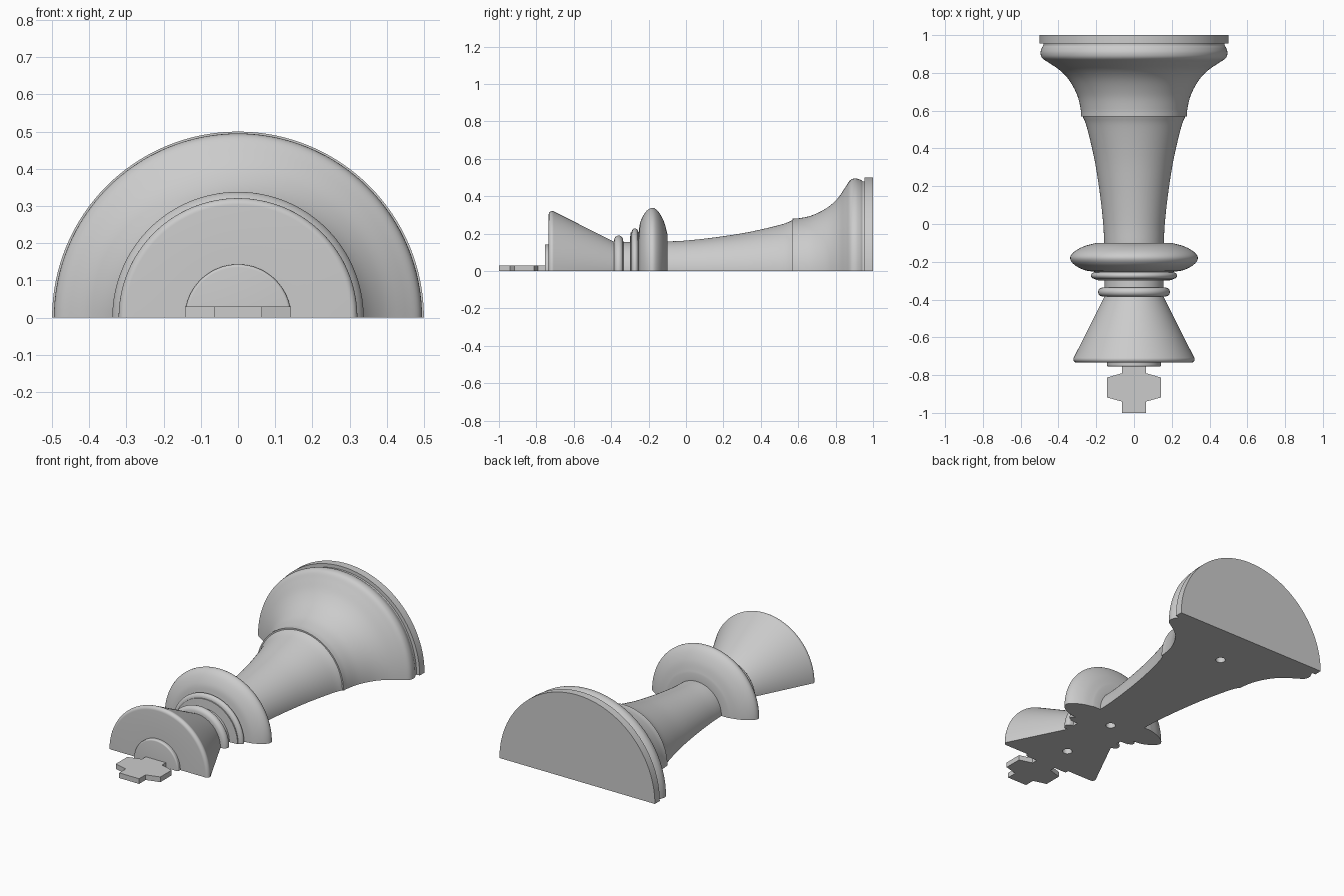
import bpy, bmesh, math
from mathutils import Vector

if "Cube" in bpy.data.objects:
    bpy.data.objects.remove(bpy.data.objects["Cube"])


def spline(pts, n=6):
    """Smooth (r, y) curve through the points."""
    p = [Vector(q) for q in pts]
    p = [2 * p[0] - p[1]] + p + [2 * p[-1] - p[-2]]
    out = []
    for a, b, c, d in zip(p, p[1:], p[2:], p[3:]):
        for i in range(n):
            t = i / n
            out.append(0.5 * (2 * b + (c - a) * t + (2 * a - 5 * b + 4 * c - d) * t * t
                              + (3 * b - a - 3 * c + d) * t ** 3))
    return out + [p[-2]]


def arc(r, y, ar, ay, a0=90, a1=-90, n=12):
    """Elliptical bulge centred on (r, y)."""
    angs = [math.radians(a0 + (a1 - a0) * i / n) for i in range(n + 1)]
    return [Vector((r + ar * math.cos(a), y + ay * math.sin(a))) for a in angs]


def add_object(name, bm):
    bmesh.ops.recalc_face_normals(bm, faces=bm.faces[:])
    me = bpy.data.meshes.new(name)
    bm.to_mesh(me)
    bm.free()
    ob = bpy.data.objects.new(name, me)
    bpy.context.collection.objects.link(ob)
    return ob


def half_lathe(name, profile, steps=64):
    """Half turn about the y axis, closed by a flat underside at z = 0."""
    bm = bmesh.new()
    top = bm.verts.new((0, profile[0][1], 0))
    end = bm.verts.new((0, profile[-1][1], 0))
    cols = []
    for i in range(steps + 1):
        a = math.pi * i / steps
        c, s = math.cos(a), (math.sin(a) if 0 < i < steps else 0)
        cols.append([bm.verts.new((r * c, y, r * s)) for r, y in profile])
    for a, b in zip(cols, cols[1:]):
        bm.faces.new((top, a[0], b[0]))
        bm.faces.new((end, b[-1], a[-1]))
        for j in range(len(profile) - 1):
            bm.faces.new((a[j], a[j + 1], b[j + 1], b[j]))
    bm.faces.new([top] + cols[0] + [end] + cols[-1][::-1])
    return add_object(name, bm)


# Body profile, from the foot down to the crown
profile = [Vector(p) for p in ((0.5, 1), (0.5, 0.955), (0.48, 0.955))]
profile += spline([(0.48, 0.945), (0.489, 0.93), (0.495, 0.905), (0.486, 0.878), (0.45, 0.853),
                   (0.39, 0.812), (0.34, 0.757), (0.3, 0.68), (0.283, 0.61), (0.28, 0.57)], 5)
profile += spline([(0.272, 0.57), (0.252, 0.52), (0.222, 0.4), (0.2, 0.29), (0.178, 0.14),
                   (0.163, 0), (0.158, -0.1)])
profile += spline([(0.2, -0.1), (0.265, -0.118), (0.318, -0.148), (0.338, -0.18),
                   (0.318, -0.214), (0.265, -0.243), (0.21, -0.253)])
profile += arc(0.205, -0.273, 0.023, 0.018)
profile += [Vector((0.205, -0.297)), Vector((0.155, -0.3)), Vector((0.155, -0.335))]
profile += arc(0.165, -0.36, 0.025, 0.024)
profile += [Vector((0.157, -0.385)), Vector((0.319, -0.708))]
profile += arc(0.303, -0.716, 0.018, 0.018, 15, -90, 8)
profile += [Vector((0.143, -0.734)), Vector((0.143, -0.745))]
profile += arc(0.135, -0.747, 0.008, 0.008, 0, -90, 4)
body = half_lathe("half_chess_piece_body", profile)

# Alignment pin holes in the flat underside
bm = bmesh.new()
for y in (0.74, -0.2, -0.57):
    r = bmesh.ops.create_cone(bm, cap_ends=True, segments=24, radius1=0.027, radius2=0.027, depth=0.2)
    bmesh.ops.translate(bm, verts=r["verts"], vec=(0, y, 0))
cutter = add_object("pin_hole_cutter", bm)
cutter.hide_render = True
mod = body.modifiers.new("pin_holes", "BOOLEAN")
mod.operation, mod.solver, mod.object = "DIFFERENCE", "EXACT", cutter
bpy.context.view_layer.objects.active = body
body.select_set(True)
bpy.ops.object.modifier_apply(modifier=mod.name)
bpy.data.objects.remove(cutter)
bpy.ops.object.shade_smooth_by_angle(angle=math.radians(32))

# Flat cross finial
half = [(0.064, -0.755), (0.064, -0.79), (0.143, -0.813), (0.143, -0.918), (0.064, -0.94), (0.064, -1)]
outline = half + [(-x, y) for x, y in reversed(half)]
bm = bmesh.new()
face = bm.faces.new([bm.verts.new((x, y, 0)) for x, y in outline])
ext = bmesh.ops.extrude_face_region(bm, geom=[face], use_keep_orig=True)
bmesh.ops.translate(bm, vec=(0, 0, 0.03),
                    verts=[g for g in ext["geom"] if isinstance(g, bmesh.types.BMVert)])
add_object("cross_finial", bm)
